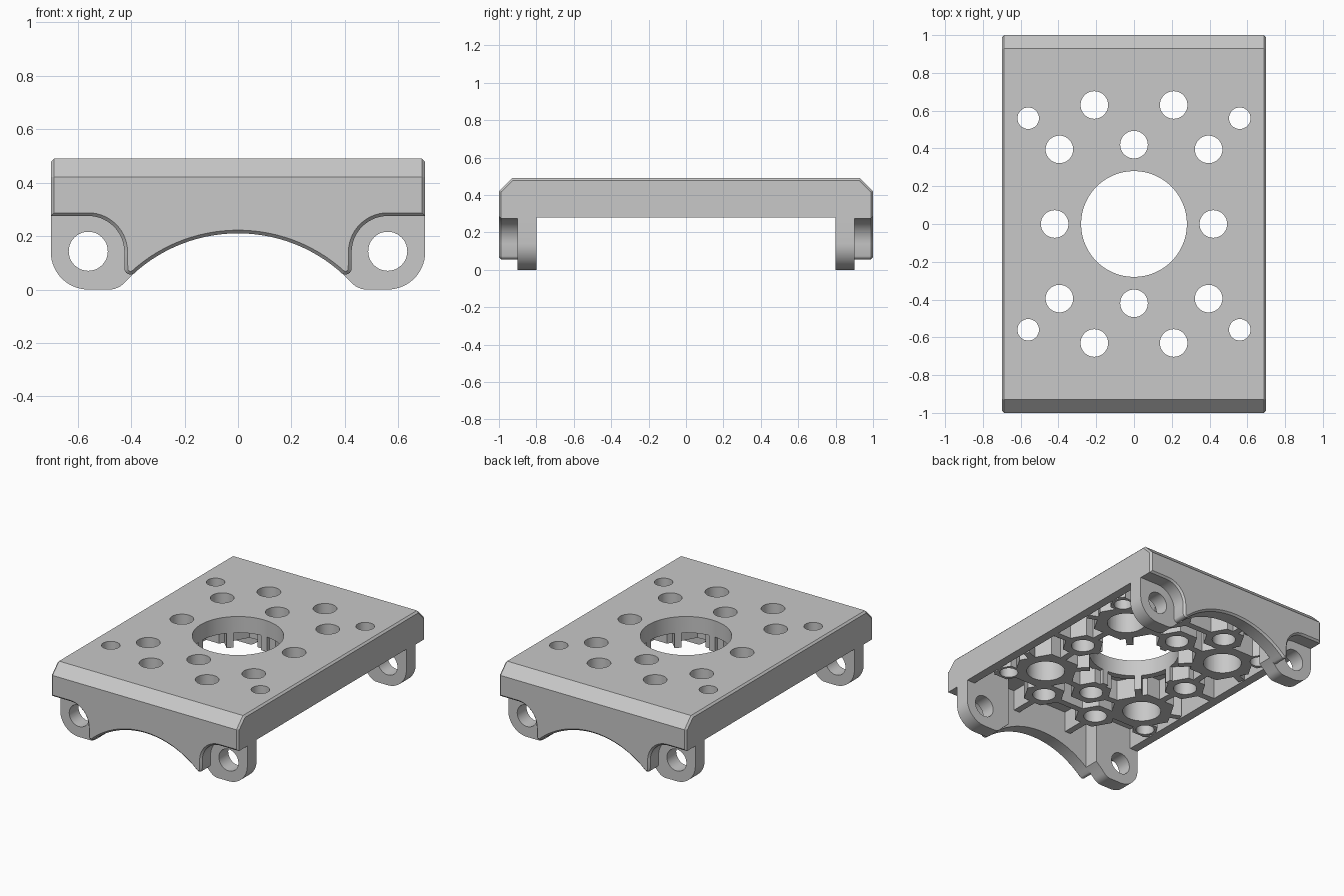
import bpy, bmesh, math
from mathutils import Vector

cube = bpy.data.objects.get("Cube")
if cube:
    bpy.data.objects.remove(cube, do_unlink=True)

COLOUR = (0.58, 0.58, 0.58, 1)
grey = bpy.data.materials.new("plain grey")
grey.use_nodes = True
grey.diffuse_color = COLOUR
grey.node_tree.nodes["Principled BSDF"].inputs["Base Color"].default_value = COLOUR

PLACE = {"x": lambda u, v, w: (w, u, v), "y": lambda u, v, w: (u, w, v), "z": lambda u, v, w: (u, v, w)}


def add_prism(bm, pts, axis, a, b):
    """Extrude a 2D outline along an axis."""
    place = PLACE[axis]
    low = [bm.verts.new(place(u, v, a)) for u, v in pts]
    high = [bm.verts.new(place(u, v, b)) for u, v in pts]
    faces = [bm.faces.new(low), bm.faces.new(high[::-1])]
    n = len(pts)
    for i in range(n):
        j = (i + 1) % n
        faces.append(bm.faces.new((low[j], low[i], high[i], high[j])))
    bmesh.ops.recalc_face_normals(bm, faces=faces)


def prisms(name, jobs, bevel_rule=None):
    bm = bmesh.new()
    for job in jobs:
        add_prism(bm, *job)
    if bevel_rule:
        edges = [e for e in bm.edges if bevel_rule(e.verts[0].co, e.verts[1].co)]
        bmesh.ops.bevel(bm, geom=edges, offset=0.012, segments=1, profile=0.5, affect="EDGES")
    mesh = bpy.data.meshes.new(name)
    bm.to_mesh(mesh)
    bm.free()
    mesh.materials.append(grey)
    ob = bpy.data.objects.new(name, mesh)
    bpy.context.collection.objects.link(ob)
    return ob


def cut(ob, cutter, self_overlap=False):
    mod = ob.modifiers.new("cut", "BOOLEAN")
    mod.operation, mod.solver = "DIFFERENCE", "EXACT"
    mod.use_self = self_overlap
    mod.object = cutter
    bpy.context.view_layer.objects.active = ob
    bpy.ops.object.modifier_apply(modifier=mod.name)


def smooth(ob):
    bpy.ops.object.select_all(action="DESELECT")
    ob.select_set(True)
    bpy.context.view_layer.objects.active = ob
    bpy.ops.object.shade_smooth_by_angle(angle=math.radians(30))


def arc(cx, cy, r, start, end, n):
    return [(cx + r * math.cos(math.radians(start + (end - start) * i / n)),
             cy + r * math.sin(math.radians(start + (end - start) * i / n))) for i in range(n + 1)]


def circle(x, y, r, n=48):
    return arc(x, y, r, 0, 360 - 360 / n, n - 1)


def box(x0, x1, y0, y1):
    return [(x0, y0), (x1, y0), (x1, y1), (x0, y1)]


def mirror_xy(points):
    return sorted({(sx * x + 0.0, sy * y + 0.0) for x, y in points for sx in (1, -1) for sy in (1, -1)})


TOP, FLOOR, RIM = 0.49, 0.42, 0.28

# Top plate with sloped ends and broken side edges
plate = prisms("top_plate", [([(-1, FLOOR), (1, FLOOR), (0.93, TOP), (-0.93, TOP)], "x", -0.7, 0.7)],
               lambda a, b: abs(a.x - b.x) < 0.001 and max(a.z, b.z) > FLOOR + 0.01)

# Side walls
walls = [prisms(name + "_wall", [(box(s * 0.64, s * 0.7, -0.9, 0.9), "z", RIM, FLOOR)])
         for name, s in (("left", 1), ("right", -1))]

# End panels with the arch and lug recesses, outer edge broken
half = [(0.7, FLOOR), (0.7, 0.275)]
half += arc(0.56, 0.14, 0.135, 90, 180, 14)
half += arc(0.402, 0.079, 0.023, 0, -128, 8)[1:]
arch = arc(0, -0.37, 0.58, 50, 130, 40)
panel_outline = half + arch + [(-x, z) for x, z in reversed(half)]
panels = [prisms(name + "_panel", [(panel_outline, "y", s * 0.9, s)],
                 lambda a, b: min(abs(a.y), abs(b.y)) > 0.99 and min(a.z, b.z) < FLOOR - 0.01)
          for name, s in (("front", -1), ("back", 1))]

# Lattice of hexagonal bosses, centre collar and ribs below the plate
big = mirror_xy([(0.395, 0.395)])
medium = mirror_xy([(0.21, 0.63), (0, 0.42), (0.42, 0)])
small = mirror_xy([(0.56, 0.56)])
jobs = [(circle(0, 0, 0.325, 64), "z", 0.38, FLOOR)]
jobs += [(circle(x, y, 0.215, 6), "z", RIM, FLOOR) for x, y in big]
jobs += [(circle(x, y, 0.135, 6), "z", RIM, FLOOR) for x, y in medium]
jobs += [(circle(x, y, 0.085, 6), "z", RIM, FLOOR) for x, y in small]
ribs = [((0.395, 0.395), (0.56, 0.56)), ((0.395, 0.395), (0.21, 0.63)), ((0.395, 0.395), (0, 0.42)),
        ((0.395, 0.395), (0.42, 0)), ((0.21, 0.63), (0.21, 0.9)), ((0.56, 0.56), (0.625, 0.625)),
        ((0.25, 0), (0.64, 0)), ((0, 0.25), (0, 0.42)), ((0.395, 0.395), (0.632, 0.3)),
        ((0.21, 0.63), (0, 0.63)), ((0.19, 0.19), (0.395, 0.395))]
for p, q in ribs:
    for a, b in {(sx * p[0], sy * p[1], sx * q[0], sy * q[1]): (Vector((sx * p[0], sy * p[1])),
                 Vector((sx * q[0], sy * q[1]))) for sx in (1, -1) for sy in (1, -1)}.values():
        d = (b - a).normalized() * 0.022
        s = Vector((-d.y, d.x))
        jobs.append(([a + s, a - s, b - s, b + s], "z", RIM, FLOOR))
lattice = prisms("underside_lattice", jobs)

# Holes through plate and lattice, with recesses below the large bosses
holes = [(circle(0, 0, 0.28, 96), "z", 0.2, 0.6)]
holes += [(circle(x, y, 0.073), "z", 0.2, 0.6) for x, y in big + medium]
holes += [(circle(x, y, 0.057), "z", 0.2, 0.6) for x, y in small]
drill = prisms("hole_cutter", holes)
recess = prisms("recess_cutter", [(circle(x, y, 0.12), "z", 0.2, 0.44) for x, y in big])
cut(plate, drill)
cut(lattice, drill, True)
cut(lattice, recess, True)

# Mounting lugs behind both end panels
bolt = prisms("bolt_cutter", [(circle(s * 0.56, 0.143, 0.073), "y", -1.1, 1.1) for s in (1, -1)])
lug_outline = [(0.64, FLOOR), (0.64, RIM), (0.7, RIM)] + arc(0.56, 0.14, 0.14, 0, -90, 14)
lug_outline += arc(0.481, 0.075, 0.075, -90, -137, 6) + arc(0, -0.37, 0.58, 43.5, 51.5, 4) + [(0.361, FLOOR)]
lugs = []
for side, xs in (("left", 1), ("right", -1)):
    for end, ys in (("front", -1), ("back", 1)):
        lug = prisms(end + "_" + side + "_lug",
                     [([(xs * x, z) for x, z in lug_outline], "y", ys * 0.9, ys * 0.8)])
        cut(lug, bolt)
        lugs.append(lug)

for helper in (drill, recess, bolt):
    bpy.data.objects.remove(helper, do_unlink=True)
for ob in [plate, lattice] + walls + panels + lugs:
    smooth(ob)
